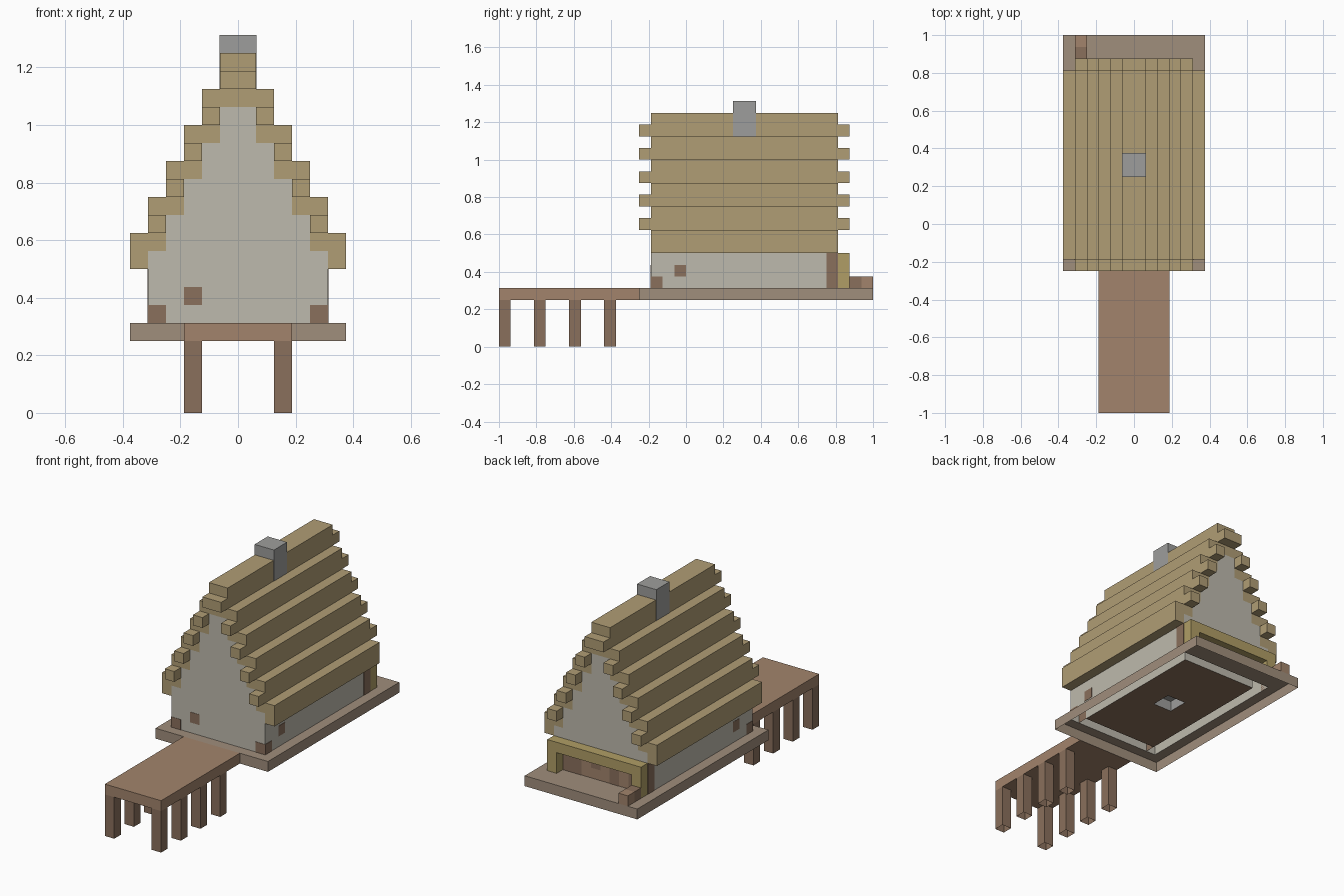
import bpy, bmesh

if "Cube" in bpy.data.objects:
    bpy.data.objects.remove(bpy.data.objects["Cube"])

U = 1 / 16  # one block
ALL = ('x-', 'x+', 'y-', 'y+', 'z-', 'z+')
mats = {}


def lin(c):
    return c / 12.92 if c <= 0.04045 else ((c + 0.055) / 1.055) ** 2.4


def material(name, r, g, b):
    m = bpy.data.materials.new(name)
    m.diffuse_color = (lin(r / 255), lin(g / 255), lin(b / 255), 1)
    m.use_nodes = True
    m.node_tree.nodes["Principled BSDF"].inputs["Base Color"].default_value = m.diffuse_color
    mats[name] = m


material('thatch', 176, 157, 117)
material('plaster', 190, 186, 173)
material('deck_wood', 162, 132, 108)
material('dark_wood', 138, 112, 92)
material('base_wood', 160, 142, 124)
material('yellow_wood', 176, 158, 102)
material('stone', 158, 158, 156)


def finish(name, bm, mat):
    me = bpy.data.meshes.new(name)
    bm.to_mesh(me)
    bm.free()
    ob = bpy.data.objects.new(name, me)
    me.materials.append(mats[mat])
    bpy.context.collection.objects.link(ob)
    return ob


def blocks(name, mat, *boxes):
    """Boxes in block units: (x0, x1, y0, y1, z0, z1, faces left open)."""
    bm = bmesh.new()
    for b in boxes:
        c = [v * U for v in b[:6]]
        drop = b[6].split() if len(b) > 6 else []
        v = [bm.verts.new((c[i], c[2 + j], c[4 + k]))
             for i in (0, 1) for j in (0, 1) for k in (0, 1)]
        faces = ((0, 1, 3, 2), (4, 6, 7, 5), (0, 4, 5, 1),
                 (2, 3, 7, 6), (0, 2, 6, 4), (1, 5, 7, 3))
        for side, f in zip(ALL, faces):
            if side not in drop:
                bm.faces.new([v[i] for i in f])
        loose = [w for w in v if not w.link_faces]
        bmesh.ops.delete(bm, geom=loose, context='VERTS')
    return finish(name, bm, mat)


def sheet(bm, pts, y):
    return bm.faces.new([bm.verts.new((x * U, y * U, z * U)) for x, z in pts])


def mirrored(right):
    return right + [(-x, z) for x, z in reversed(right)]


ONLY_TOP = 'x- x+ y- y+ z-'

# jetty deck and its legs
blocks('jetty_deck', 'deck_wood', (-3, 3, -16, -4, 4, 5, 'y+'))
blocks('jetty_legs', 'dark_wood',
       *[(x, x + 1, y, y + 1, 0, 4, 'z- z+')
         for x in (-3, 2) for y in (-16, -13, -10, -7)])

# base platform, open below, with a ledge around the house and an inner floor
blocks('base_platform', 'base_wood',
       (-6, 6, -4, 16, 4, 5, 'z- z+'),
       (-6, 6, -4, -3, 5, 5, ONLY_TOP), (-6, 6, 13, 16, 5, 5, ONLY_TOP),
       (-6, -5, -3, 13, 5, 5, ONLY_TOP), (5, 6, -3, 13, 5, 5, ONLY_TOP))
blocks('inner_floor', 'dark_wood',
       (-4, 4, -2, 4, 5, 5, ONLY_TOP), (-4, 4, 6, 12, 5, 5, ONLY_TOP),
       (-4, -1, 4, 6, 5, 5, ONLY_TOP), (1, 4, 4, 6, 5, 5, ONLY_TOP))
blocks('hearth', 'stone', (-1, 1, 4, 6, 5, 6, 'z-'))

# low side walls, outer and inner skins
blocks('side_walls', 'plaster',
       (-5, 5, -3, 13, 5, 9, 'y- y+ z- z+'),
       (-4, 4, -2, 12, 5, 9, 'y- y+ z- z+'))

# stepped gable walls, outer and inner skins
bm = bmesh.new()
for first, ys in ((1, (-3, 13)), (2, (-2, 12))):
    right = [(6 - first, 5)]
    for i in range(first, 6):
        right += [(6 - i, 7 + 2 * i), (5 - i if i < 5 else 0, 7 + 2 * i)]
    for y in ys:
        f = sheet(bm, mirrored(right[:-1]), y)
        if y in (-2, 13):
            f.normal_flip()
finish('gable_walls', bm, 'plaster')

# stepped thatch roof: one staircase profile extruded front to back
outer, inner = [(6, 8)], [(5, 8)]
for i in range(6):
    outer.append((6 - i, 10 + 2 * i))
    if i < 5:
        outer.append((5 - i, 10 + 2 * i))
        inner.append((5 - i, 9 + 2 * i))
        if i < 4:
            inner.append((4 - i, 9 + 2 * i))
profile = mirrored(outer) + [(-x, z) for x, z in mirrored(inner)]
bm = bmesh.new()
face = sheet(bm, profile, -3)
geo = bmesh.ops.extrude_face_region(bm, geom=[face], use_keep_orig=True)
bmesh.ops.translate(bm, vec=(0, 16 * U, 0),
                    verts=[g for g in geo['geom'] if isinstance(g, bmesh.types.BMVert)])
bmesh.ops.recalc_face_normals(bm, faces=bm.faces)
finish('thatch_roof', bm, 'thatch')

# ends of the roof poles sticking out past both gables
ends = []
for y, hide in ((-4, 'y+'), (13, 'y-')):
    for i in range(1, 5):
        for x in (5 - i, i - 6):
            ends.append((x, x + 1, y, y + 1, 8 + 2 * i, 9 + 2 * i, hide))
    ends.append((-1, 1, y, y + 1, 18, 19, hide))
blocks('roof_pole_ends', 'thatch', *ends)

# chimney through the ridge
e = 0.03
blocks('chimney', 'stone', (-1 - e, 1 + e, 4, 6, 18, 21, 'z-'))

# rear porch frame, door boards and corner boards
blocks('rear_frame', 'yellow_wood',
       (-5, 5, 13, 14, 7, 8, 'y-'),
       (-5, -4, 13, 14, 5, 7, 'y- z- z+'), (4, 5, 13, 14, 5, 7, 'y- z- z+'))
blocks('rear_boards', 'deck_wood', (-4, 4, 13, 13 + e, 5, 7, 'y-'))
f = 2 * e
blocks('rear_door_and_posts', 'dark_wood',
       (2, 4, 13, 13 + f, 5, 7, 'y-'), (0, 1, 13, 13 + f, 6, 7, 'y-'),
       (-2, -1, 13, 13 + f, 5, 7, 'y-'), (-4, -3, 13, 13 + f, 5, 7, 'y-'))

# wooden patches in the plaster: corners, windows and rear posts
patches = [(-3, -2, -3 - e, -3, 6, 7, 'y+')]
for s in (-1, 1):
    def xs(a, b):
        return tuple(sorted((s * a, s * b)))
    patches += [(*xs(4, 5 + e), -3 - e, -2, 5, 6, 'y+ z-'),
                (*xs(5, 5 + e), -1, 0, 6, 7),
                (*xs(5, 5 + e), 12, 13, 5, 8)]
blocks('wood_patches', 'dark_wood', *patches)

# small log step on the rear ledge
blocks('rear_log_inner', 'dark_wood', (-5, -4, 14, 15, 5, 6, 'y+ z-'))
blocks('rear_log_outer', 'deck_wood', (-5, -4, 15, 16, 5, 6, 'y- z-'))
